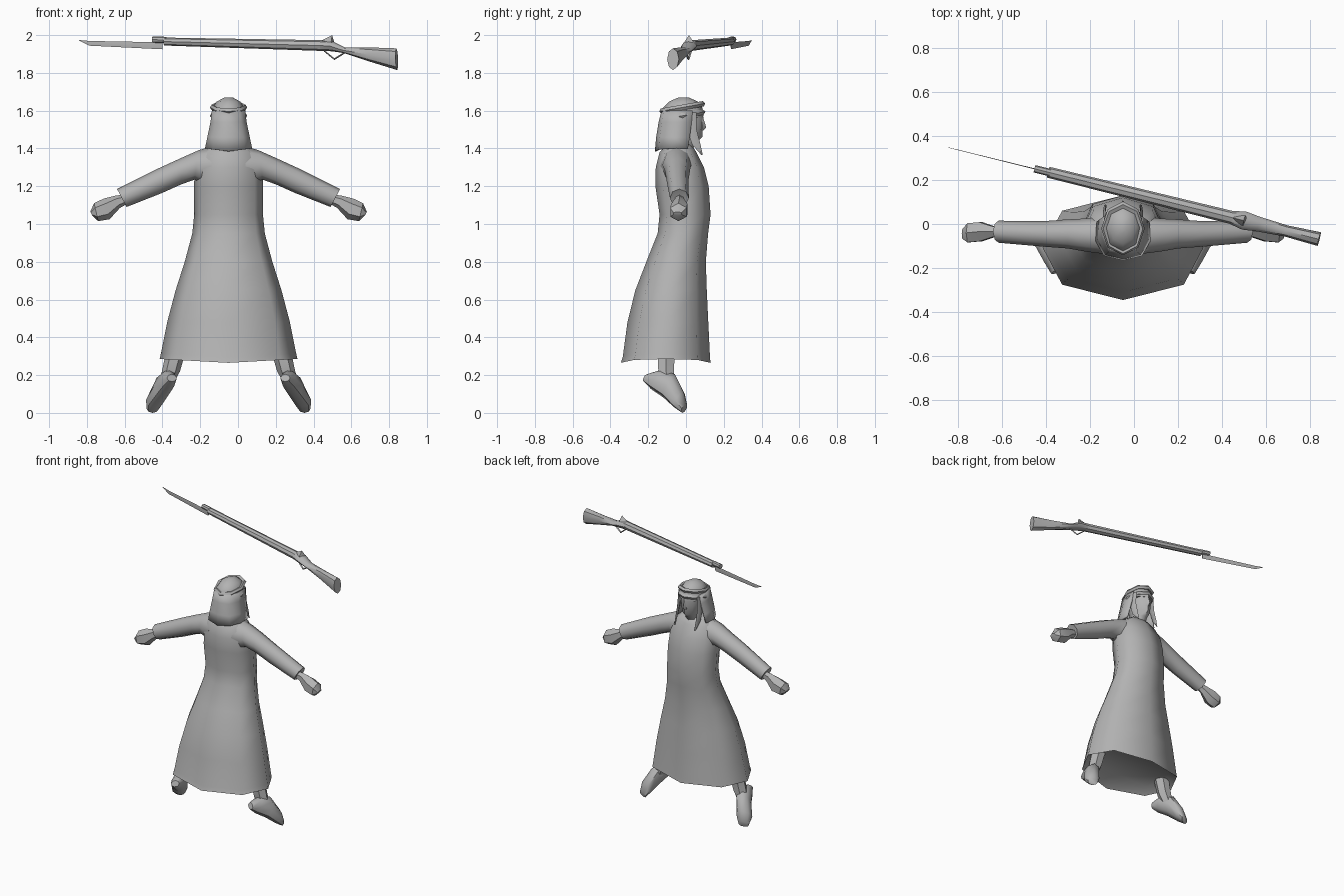
import bpy, bmesh, math
from mathutils import Vector as V

CX = -0.05  # figure's mirror plane
grey = bpy.data.materials.new("plain_grey")
grey.diffuse_color = (0.45, 0.45, 0.45, 1)


def finish(ob, angle=50):
    ob.data.materials.clear()
    ob.data.materials.append(grey)
    bpy.ops.object.select_all(action='DESELECT')
    ob.select_set(True)
    bpy.context.view_layer.objects.active = ob
    bpy.ops.object.shade_smooth_by_angle(angle=math.radians(angle))
    return ob


def loft(name, rings, closed=True, caps=True, angle=50):
    """Skin a list of equal-length point rings."""
    bm = bmesh.new()
    rows = [[bm.verts.new(p) for p in r] for r in rings]
    n = len(rows[0])
    for a, b in zip(rows, rows[1:]):
        for i in range(n if closed else n - 1):
            j = (i + 1) % n
            bm.faces.new((a[i], a[j], b[j], b[i]))
    if closed and caps:
        bm.faces.new(rows[0])
        bm.faces.new(rows[-1])
    bmesh.ops.recalc_face_normals(bm, faces=bm.faces[:])
    me = bpy.data.meshes.new(name)
    bm.to_mesh(me)
    bm.free()
    ob = bpy.data.objects.new(name, me)
    bpy.context.collection.objects.link(ob)
    return finish(ob, angle)


def ring(c, a, b, n=8):
    c, a, b = V(c), V(a), V(b)
    return [c + a * math.cos(t) + b * math.sin(t)
            for t in (2 * math.pi * i / n for i in range(n))]


def level(z, hw, yb, yf, n=8):
    """Horizontal oval centred on the figure."""
    return ring((CX, (yb + yf) / 2, z), (hw, 0, 0), (0, (yf - yb) / 2, 0), n)


def span(top, bot, y, side, n=8):
    """Ring from a top and a bottom (x, z) point and a sideways half vector."""
    t, b = V((top[0], y, top[1])), V((bot[0], y, bot[1]))
    return ring((t + b) / 2, (t - b) / 2, side, n)


# Robe with recessed underside; the back flares out towards the hem
robe = [(0.32, 0.31, -0.28, 0.09), (0.28, 0.365, -0.345, 0.13), (0.31, 0.358, -0.335, 0.127),
        (0.48, 0.325, -0.31, 0.118), (0.65, 0.28, -0.268, 0.11), (0.80, 0.232, -0.21, 0.105),
        (0.95, 0.192, -0.15, 0.117), (1.05, 0.182, -0.14, 0.13), (1.20, 0.183, -0.162, 0.12),
        (1.30, 0.178, -0.16, 0.095), (1.38, 0.145, -0.14, 0.055), (1.42, 0.085, -0.10, 0.03)]
rows = []
for i, r in enumerate(robe):
    pts = level(*r)
    for k in (1, 3, 5, 7):  # fuller corners
        pts[k].x = CX + (pts[k].x - CX) * 1.07
    if i in (1, 2):  # hem rises at the sides
        for p in pts:
            p.z += 0.02 * abs(p.x - CX) / 0.36 - 0.015
    rows.append(pts)
loft("robe", rows, angle=60)

# Head and face
loft("head", [level(1.37, 0.055, -0.08, 0.02), level(1.43, 0.045, -0.08, 0.055),
              level(1.462, 0.052, -0.09, 0.088), level(1.52, 0.066, -0.10, 0.087),
              level(1.58, 0.07, -0.11, 0.092), level(1.62, 0.065, -0.11, 0.08)])
loft("nose", [level(1.495, 0.016, 0.07, 0.09, 4), level(1.512, 0.014, 0.07, 0.107, 4),
              level(1.56, 0.006, 0.07, 0.092, 4)])

# Head cloth: crown, back drape and front tails
loft("cloth_crown", [level(1.56, 0.088, -0.135, 0.092), level(1.615, 0.084, -0.122, 0.088),
                     level(1.648, 0.062, -0.09, 0.062), level(1.67, 0.022, -0.04, 0.015)])


def drape(z, hw, yb, yf, drop=0):
    half = [(1, yf), (1.04, yf * 0.5 + yb * 0.5), (0.72, yb * 0.88), (0, yb)]
    prof = [(-k, y) for k, y in half] + [(k, y) for k, y in half[2::-1]]
    return [V((CX + k * hw, y, z - drop * (1 - abs(k)))) for k, y in prof]


cloth = loft("cloth_drape", [drape(1.60, 0.085, -0.13, 0.035), drape(1.54, 0.092, -0.145, 0.03),
                             drape(1.46, 0.108, -0.158, 0.02), drape(1.40, 0.12, -0.165, 0.01, 0.015)],
             closed=False, angle=70)
mod = cloth.modifiers.new("thickness", 'SOLIDIFY')
mod.thickness = 0.008

# Head bands, tilted up at the front
for name, z in (("upper_head_band", 1.617), ("lower_head_band", 1.573)):
    bpy.ops.mesh.primitive_torus_add(major_segments=8, minor_segments=5, major_radius=0.1,
                                     minor_radius=0.015, location=(CX, -0.02, z))
    band = bpy.context.object
    band.name = name
    band.scale = (0.86, 1.08, 1)
    band.rotation_euler = (math.radians(10), 0, 0)
    finish(band, 40)

# Paired parts
for s, tag in ((-1, "left"), (1, "right")):
    def limb(data, n=8):
        return [span((CX + s * t[0], t[1]), (CX + s * b[0], b[1]), y, (0, h, 0), n)
                for t, b, y, h in data]

    loft(tag + "_sleeve", limb([((0.08, 1.415), (0.10, 1.20), -0.05, 0.085),
                                ((0.16, 1.39), (0.18, 1.235), -0.05, 0.075),
                                ((0.25, 1.35), (0.25, 1.21), -0.045, 0.066),
                                ((0.37, 1.295), (0.35, 1.165), -0.045, 0.058),
                                ((0.59, 1.185), (0.54, 1.09), -0.035, 0.05),
                                ((0.575, 1.165), (0.545, 1.105), -0.035, 0.03)]))
    loft(tag + "_hand", limb([((0.56, 1.155), (0.54, 1.105), -0.035, 0.025),
                              ((0.60, 1.15), (0.575, 1.085), -0.035, 0.028),
                              ((0.66, 1.135), (0.63, 1.025), -0.035, 0.05),
                              ((0.712, 1.11), (0.69, 1.015), -0.04, 0.05),
                              ((0.732, 1.065), (0.722, 1.045), -0.045, 0.025)], 6), angle=35)

    # Front tail of the head cloth
    def tail(x, y, z, w):
        return ring((CX + s * x, y, z), (0.006 * s, 0, 0), (-0.2 * w * s, w, 0), 4)
    loft(tag + "_cloth_tail", [tail(0.079, 0.03, 1.59, 0.025), tail(0.084, 0.03, 1.50, 0.026),
                               tail(0.085, 0.055, 1.42, 0.022), tail(0.08, 0.085, 1.365, 0.004)])

    # Shin and pointed foot
    loft(tag + "_shin", [ring((CX + s * x, y, z), (r, 0, 0), (0, r, 0), 6)
                         for x, y, z, r in ((0.265, -0.10, 0.37, 0.055), (0.29, -0.105, 0.28, 0.05),
                                            (0.305, -0.105, 0.22, 0.048), (0.33, -0.10, 0.16, 0.04))])
    foot = [(0.300, -0.215, 0.185, 0.008, 0.02, 0.028), (0.317, -0.155, 0.178, 0.03, 0.052, 0.045),
            (0.348, -0.088, 0.142, 0.03, 0.062, 0.05), (0.388, -0.038, 0.07, 0.025, 0.04, 0.053),
            (0.402, -0.010, 0.023, 0.01, 0.023, 0.035)]
    loft(tag + "_foot", [ring((CX + s * x, y, z), (0.92 * w * s, -0.38 * w, 0), (0, uy, uz))
                         for x, y, z, uy, uz, w in foot])


# Rifle, floating above and turned about the vertical
def gun(name, data, n=8, angle=40):
    loft(name, [span(t, b, 0.139 - 0.247 * (t[0] + b[0]) / 2, (0.237 * h, 0.971 * h, 0), n)
                for t, b, h in data], angle=angle)


gun("bayonet", [((-0.843, 1.974), (-0.842, 1.971), 0.001), ((-0.787, 1.969), (-0.787, 1.944), 0.001),
                ((-0.40, 1.962), (-0.40, 1.925), 0.002)], 4)
gun("muzzle", [((-0.452, 1.993), (-0.452, 1.96), 0.017), ((-0.38, 1.991), (-0.38, 1.957), 0.017)])
gun("barrel_stock", [((-0.39, 1.987), (-0.39, 1.945), 0.025), ((0.45, 1.973), (0.45, 1.916), 0.03)])
gun("butt_stock", [((0.44, 1.973), (0.44, 1.917), 0.03), ((0.50, 1.968), (0.50, 1.914), 0.042),
                   ((0.565, 1.935), (0.56, 1.905), 0.034), ((0.69, 1.935), (0.69, 1.862), 0.026),
                   ((0.838, 1.930), (0.843, 1.815), 0.032)])
gun("breech_hammer", [((0.45, 1.975), (0.45, 1.93), 0.015), ((0.498, 2.0), (0.50, 1.93), 0.024),
                      ((0.506, 1.96), (0.515, 1.93), 0.02)], 4)
for name, a, b in (("guard_front", (0.455, 1.918), (0.51, 1.873)),
                   ("guard_rear", (0.51, 1.873), (0.57, 1.91))):
    gun(name, [((x, z + 0.005), (x, z - 0.005), 0.006) for x, z in (a, b)], 4)
